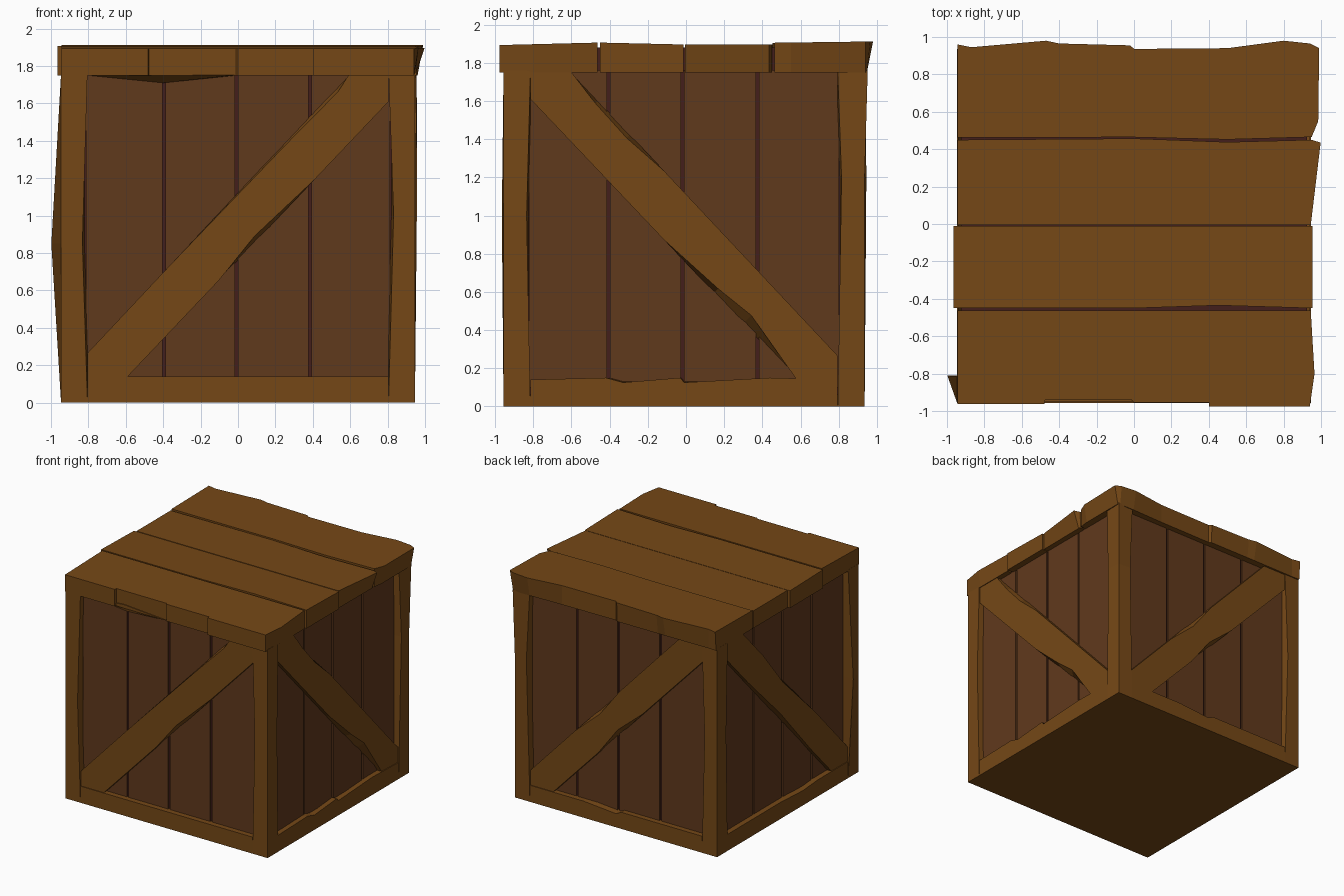
import bpy, bmesh, math
from mathutils import Vector, Matrix

if "Cube" in bpy.data.objects:
    bpy.data.objects.remove(bpy.data.objects["Cube"])

CY = -0.01                       # frame centre in y
OUT, INN, PANEL, BRACE = 0.946, 0.805, 0.9, 0.94
RAIL, TOP = 0.14, 1.75


def material(name, rgb):
    m = bpy.data.materials.new(name)
    m.diffuse_color = (*rgb, 1)
    m.use_nodes = True
    m.node_tree.nodes["Principled BSDF"].inputs["Base Color"].default_value = m.diffuse_color
    return m


WOOD = material("wood", (0.178, 0.064, 0.008))
BOARD = material("board_wood", (0.118, 0.041, 0.012))
DARK = material("dark_gap", (0.056, 0.013, 0.011))


def loft(name, rings, mat):
    """Closed solid through a stack of equally long point rings."""
    bm = bmesh.new()
    vs = [[bm.verts.new(p) for p in r] for r in rings]
    n = len(rings[0])
    bm.faces.new(vs[0])
    bm.faces.new(vs[-1])
    for a, b in zip(vs, vs[1:]):
        for i in range(n):
            j = (i + 1) % n
            bm.faces.new((a[i], a[j], b[j], b[i]))
    bmesh.ops.recalc_face_normals(bm, faces=bm.faces)
    me = bpy.data.meshes.new(name)
    bm.to_mesh(me)
    bm.free()
    me.materials.append(mat)
    ob = bpy.data.objects.new(name, me)
    bpy.context.collection.objects.link(ob)
    return ob


def side_slab(name, turn, back, front, d0, d1, mat):
    """Solid on one crate side; points are (across, height)."""
    rot = Matrix.Rotation(turn * math.pi / 2, 3, 'Z')

    def place(p, d):
        return rot @ Vector((p[0], -d, p[1])) + Vector((0, CY, 0))
    return loft(name, [[place(p, d0) for p in back],
                       [place(p, d1) for p in front]], mat)


def rect(a, b, c, d):
    return [(a, c), (b, c), (b, d), (a, d)]


def block(name, h, z0, z1, mat):
    sq = rect(-h, h, -h + CY, h + CY)
    return loft(name, [[(x, y, z) for x, y in sq] for z in (z0, z1)], mat)


# Dark core seen through the gaps, and the base
block("inner_core", PANEL - 0.012, 0.06, 1.76, DARK)
block("lid_core", 0.925, 1.76, 1.88, DARK)
block("base", INN, 0, 0.05, WOOD)

# Brace chips per side: (position along edge, depth of chip)
LOW = [[(0.35, 0.0), (0.5, 0.025), (0.72, 0.0)],
       [(0.2, 0.06), (0.31, 0.03), (0.5, 0.0)],
       [(0.3, 0.0), (0.45, 0.035), (0.6, 0.0)],
       [(0.2, 0.0), (0.5, 0.02), (0.8, 0.0)]]
UPP = [[(0.3, 0.0), (0.75, 0.01), (0.95, 0.02)],
       [(0.65, 0.0), (0.78, 0.025), (0.9, 0.02)],
       [(0.3, 0.0), (0.45, 0.03), (0.6, 0.0)],
       [(0.3, 0.0), (0.6, 0.03), (0.8, 0.0)]]


def brace_outline(low, upp, chip):
    def edge(a, b, pts, s):
        return [(a[0] + (b[0] - a[0]) * t - s * c * chip * 0.7,
                 a[1] + (b[1] - a[1]) * t + s * c * chip * 0.7) for t, c in pts]
    a, b = (-0.59, RAIL), (INN, 1.61)
    c, d = (-INN, 0.265), (0.59, TOP)
    return ([(-INN, RAIL), a] + edge(a, b, low, 1) + [b, (INN, TOP), d]
            + edge(c, d, upp, -1)[::-1] + [c])


# Top edge of each bottom rail, left to right
RAIL_TOP = [[(0, RAIL), (0.4, RAIL)],
            [(-0.41, 0.15), (-0.32, 0.125), (-0.02, 0.15), (0.0, 0.125), (0.45, 0.15)],
            [(-0.3, RAIL), (0.0, 0.115), (0.05, RAIL)],
            [(-0.1, RAIL), (0.2, 0.125), (0.4, RAIL)]]

for i, side in enumerate(("front", "right", "back", "left")):
    # Recessed upright boards
    cuts = [-0.82, -0.395, -0.008, 0.385, 0.82]
    for k in range(4):
        r = rect(cuts[k] + 0.008, cuts[k + 1] - 0.008, 0.1, 1.77)
        side_slab(f"{side}_board_{k + 1}", i, r, r, PANEL - 0.012, PANEL, BOARD)
    # Bottom rail with chipped upper edge
    ends = [(-INN, 0), (INN, 0), (INN, RAIL)]
    flat = ends + [(u, RAIL) for u, z in RAIL_TOP[i][::-1]] + [(-INN, RAIL)]
    chip = ends + RAIL_TOP[i][::-1] + [(-INN, RAIL)]
    side_slab(f"{side}_bottom_rail", i, flat, chip, INN, OUT, WOOD)
    # Diagonal brace, alternating direction
    m = -1 if i % 2 else 1
    back, front = ([(m * u, z) for u, z in brace_outline(LOW[i], UPP[i], c)] for c in (0, 1))
    side_slab(f"{side}_brace", i, back, front, PANEL - 0.01, BRACE, WOOD)

# Splinter hanging under the front top edge
side_slab("front_splinter", 0, [(-0.8, 1.75), (-0.4, 1.71), (-0.01, 1.75), (-0.4, 1.78)],
          [(-0.8, 1.752), (-0.4, 1.75), (-0.01, 1.752), (-0.4, 1.78)], PANEL, 0.94, WOOD)

# Corner posts, worn thinner half way up
posts = {"front_left": (-1, -1, 0.85, 0.998, OUT), "front_right": (1, -1, 1.0, 0.95, 0.955),
         "back_left": (-1, 1, 1.0, OUT, 0.95), "back_right": (1, 1, 1.2, 0.958, 0.955)}
for name, (sx, sy, zm, bx, by) in posts.items():
    end = [(OUT, OUT), (INN, OUT), (INN, INN), (OUT, INN)]
    mid = [(OUT, OUT), (0.832, by), (INN, INN), (bx, 0.825)]
    if name == "front_left":
        mid[3] = (bx, 0.8)
    top = end
    if name == "back_right":
        top = [(0.955, 0.962), (INN, 0.95), (INN, INN), (0.95, INN)]
    loft(name + "_post", [[(sx * x, sy * y + CY, z) for x, y in ring]
                          for ring, z in ((end, 0), (mid, zm), (top, TOP + 0.01))], WOOD)

# Four thick lid planks with ragged outlines: front z, back z, lower x limit, outline
planks = [
    (1.893, 1.906, .946, [(-.945, -.962), (-.48, -.962), (-.475, -.942), (-.01, -.942),
                          (0, -.955), (.4, -.955), (.4, -.977), (.94, -.977), (.965, -.8),
                          (.945, -.463), (0, -.463), (-.945, -.463)]),
    (1.906, 1.896, .965, [(-.965, -.45), (0, -.45), (.45, -.435), (.955, -.45), (.955, -.012),
                          (-.965, -.012)]),
    (1.897, 1.897, .948, [(-.945, -.006), (.945, -.006), (.998, .435), (.95, .45), (.5, .438),
                          (0, .457), (-.945, .45)]),
    (1.905, 1.912, .96, [(-.945, .463), (0, .464), (.5, .452), (.95, .465), (.985, .55),
                         (.99, .94), (.94, .965), (.8, .98), (.5, .94), (0, .936), (-.02, .955),
                         (-.4, .965), (-.47, .98), (-.87, .945), (-.945, .96)])]
for k, (zf, zb, lim, pts) in enumerate(planks):
    y0, y1 = min(p[1] for p in pts), max(p[1] for p in pts)
    low = [(max(-lim, min(lim, x)), min(.948, y), TOP) for x, y in pts]
    high = [(x, y, zf + (zb - zf) * (y - y0) / (y1 - y0)) for x, y in pts]
    loft(f"lid_plank_{k + 1}", [low, high], WOOD)
